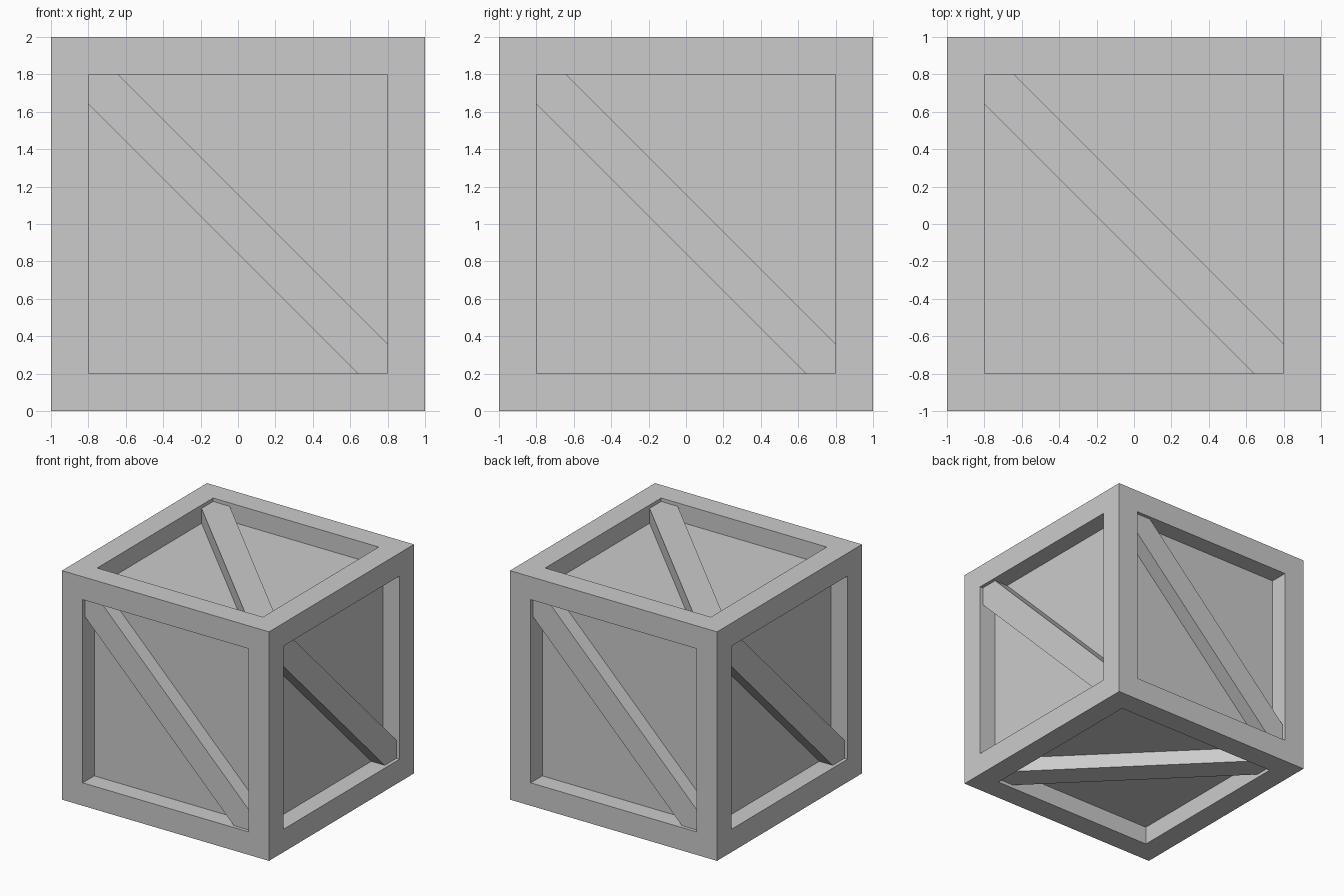
import bpy, bmesh
from mathutils import Vector, Matrix

if "Cube" in bpy.data.objects:
    bpy.data.objects.remove(bpy.data.objects["Cube"])

HALF, INNER = 1.0, 0.8       # crate half size, inner half size of the frame
PANEL, BRACE = 0.84, 0.97    # distance of panel and brace faces from the centre
CUT = 0.64                   # where the brace edges meet the frame
CENTRE = Vector((0, 0, 1))


def add_object(name, bm):
    bmesh.ops.recalc_face_normals(bm, faces=bm.faces)
    mesh = bpy.data.meshes.new(name)
    bm.to_mesh(mesh)
    bm.free()
    obj = bpy.data.objects.new(name, mesh)
    obj.location = CENTRE
    bpy.context.collection.objects.link(obj)


# Frame with recessed panels: inset each cube side, then push it straight in
bm = bmesh.new()
bmesh.ops.create_cube(bm, size=2 * HALF)
sides = list(bm.faces)
bmesh.ops.inset_individual(bm, faces=sides, thickness=HALF - INNER, use_even_offset=True)
for face in sides:
    normal = face.normal.copy()
    panel = bmesh.ops.extrude_discrete_faces(bm, faces=[face])["faces"][0]
    bmesh.ops.translate(bm, verts=panel.verts, vec=-normal * (HALF - PANEL))
add_object("crate_frame", bm)

# Diagonal braces: from upper left to lower right on every side
outline = [(-INNER, INNER), (-INNER, CUT), (CUT, -INNER),
           (INNER, -INNER), (INNER, -CUT), (-CUT, INNER)]
directions = {  # side: (right, up) as seen from outside
    "front": ((1, 0, 0), (0, 0, 1)),
    "right": ((0, 1, 0), (0, 0, 1)),
    "back": ((-1, 0, 0), (0, 0, 1)),
    "left": ((0, -1, 0), (0, 0, 1)),
    "top": ((1, 0, 0), (0, 1, 0)),
    "bottom": ((1, 0, 0), (0, -1, 0)),
}
for side, (right, up) in directions.items():
    u, v = Vector(right), Vector(up)
    n = u.cross(v)
    # The underside brace runs along the same diagonal as the top one
    flip = -1 if side == "bottom" else 1
    bm = bmesh.new()
    base = bm.faces.new([bm.verts.new(u * a + v * b * flip + n * PANEL) for a, b in outline])
    cap = bmesh.ops.extrude_face_region(bm, geom=[base], use_keep_orig=True)["geom"]
    bmesh.ops.translate(bm, vec=n * (BRACE - PANEL),
                        verts=[g for g in cap if isinstance(g, bmesh.types.BMVert)])
    add_object(side + "_brace", bm)
